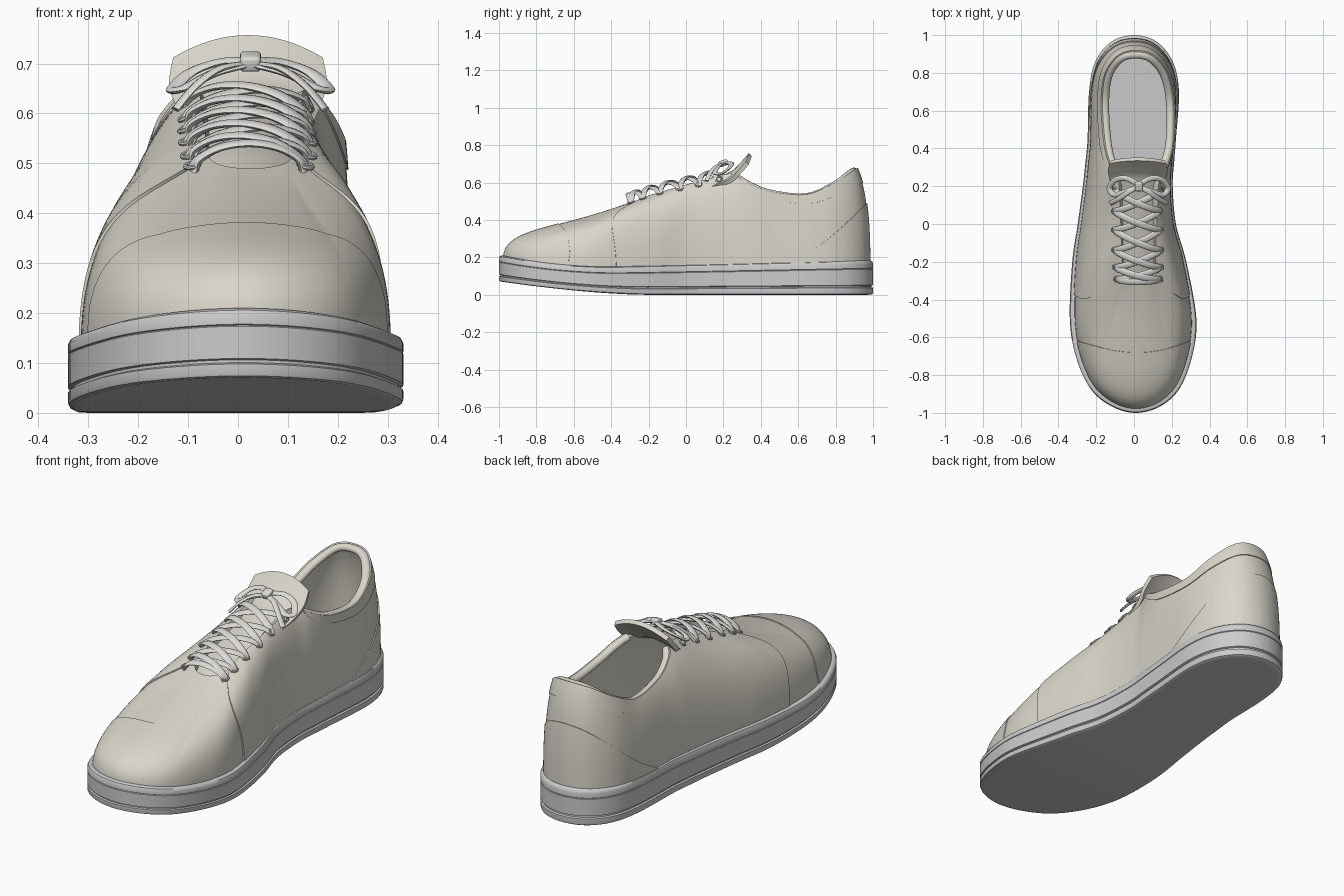
import bpy, bmesh, math
from mathutils import Vector as V

if "Cube" in bpy.data.objects:
    bpy.data.objects.remove(bpy.data.objects["Cube"])

# Half outline of the sole, toe to heel: half width, y, centre offset
BASE = [(0, -1, .01), (.13, -.965, .01), (.237, -.87, .005), (.308, -.7, 0), (.335, -.5, -.005),
        (.302, -.2, -.025), (.26, 0, -.038), (.238, .2, -.033), (.235, .33, -.022), (.234, .45, -.012),
        (.238, .7, 0), (.205, .86, 0), (.12, .965, 0), (0, 1, 0)]
# Matching half edge of throat and collar: half width, y, z
TOP = [(0, -.31, .49), (.035, -.305, .492), (.068, -.28, .5), (.085, -.23, .515), (.088, -.15, .54),
       (.092, -.03, .575), (.096, .1, .61), (.105, .24, .645), (.15, .32, .605), (.178, .44, .555),
       (.185, .64, .535), (.16, .79, .595), (.09, .885, .66), (0, .91, .675)]
L = 26


def mat(name, c):
    m = bpy.data.materials.new(name)
    m.diffuse_color = (*c, 1)
    m.use_nodes = True
    m.node_tree.nodes["Principled BSDF"].inputs["Base Color"].default_value = m.diffuse_color
    return m


CANVAS = mat("canvas", (.70, .67, .59))
RUBBER = mat("rubber", (.68, .68, .68))
LACE = mat("lace", (.72, .71, .68))


def spline(p, t, closed):
    n = len(p)
    i = math.floor(t) if closed else min(int(t), n - 2)
    f = t - i
    g = (lambda k: p[k % n]) if closed else (lambda k: p[max(0, min(n - 1, k))])
    a, b, c, d = g(i - 1), g(i), g(i + 1), g(i + 2)
    return .5 * (2 * b + (c - a) * f + (2 * a - 5 * b + 4 * c - d) * f * f + (3 * b - a - 3 * c + d) * f ** 3)


def loop(half):
    return half(1) + half(-1)[-2:0:-1]


def top_offset(y):
    return .025 if y < .5 else .025 - .04 * (y - .5)


base_pts = loop(lambda s: [V((o + s * w, y, 0)) for w, y, o in BASE])
top_pts = loop(lambda s: [V((top_offset(y) + s * w, y, z)) for w, y, z in TOP])


def sole_top(y):
    return .15 + (.035 * (y + .4) / 1.4 if y > -.4 else .06 * ((-.4 - y) / .6) ** 2)


def sole_bottom(y):
    return 0 if y > -.2 else .07 * ((-.2 - y) / .8) ** 1.6


# Upper surface: u runs round the shoe, v climbs from sole to opening
def S(u, v):
    b, t = spline(base_pts, u, True), spline(top_pts, u, True)
    z = sole_top(b.y) - .02
    b = V((b.x * .925, b.y * .975, z))
    k = min(u % L, L - u % L)
    f = max(0, min(1, 1 - (k - 2) / 2.5))
    d = t - b
    c1 = b + V((0, 0, d.z * (.5 + .05 * f)))
    q = .3 + .08 * f
    c2 = b + V((d.x * q, d.y * q, d.z * (.8 - .3 * f)))
    w = 1 - v
    return b * w ** 3 + c1 * (3 * w * w * v) + c2 * (3 * w * v * v) + t * v ** 3


def N(u, v):
    e = .02
    lo, hi = max(0, v - e), min(1, v + e)
    return (S(u + e, v) - S(u - e, v)).cross(S(u, hi) - S(u, lo)).normalized()


def make(name, verts, faces, material, thick=0):
    me = bpy.data.meshes.new(name)
    me.from_pydata(verts, [], faces)
    bm = bmesh.new()
    bm.from_mesh(me)
    if not thick:
        bmesh.ops.recalc_face_normals(bm, faces=bm.faces)
    bm.to_mesh(me)
    bm.free()
    me.materials.append(material)
    ob = bpy.data.objects.new(name, me)
    bpy.context.collection.objects.link(ob)
    if thick:
        m = ob.modifiers.new("thickness", 'SOLIDIFY')
        m.thickness, m.offset = thick, -1
    return ob


def grid_faces(nu, nv, closed):
    return [(j * nu + i, j * nu + (i + 1) % nu, (j + 1) * nu + (i + 1) % nu, (j + 1) * nu + i)
            for j in range(nv - 1) for i in range(nu if closed else nu - 1)]


# Panel lying on the upper; f maps (a, b) in 0..1 to (u, v)
def panel(name, f, lift, nu=120, nv=20):
    vs = []
    for j in range(nv):
        for i in range(nu):
            u, v = f(i / (nu - 1), j / (nv - 1))
            vs.append(S(u, v) + N(u, v) * lift)
    return make(name, vs, grid_faces(nu, nv, False), CANVAS, lift + .004)


# Elliptical section swept along a smooth path
def sweep(name, pts, a, b, up, material, closed=False, sub=6, ns=10):
    pts = [V(p) for p in pts]
    m = len(pts) * sub if closed else (len(pts) - 1) * sub + 1
    path = [spline(pts, i / sub, closed) for i in range(m)]
    vs = []
    for i, p in enumerate(path):
        q = path[(i + 1) % m] if closed else path[min(i + 1, m - 1)]
        r = path[i - 1] if closed else path[max(i - 1, 0)]
        t = (q - r).normalized()
        side = V(up).cross(t).normalized()
        n = t.cross(side)
        vs += [p + side * a * math.cos(k * math.tau / ns) + n * b * math.sin(k * math.tau / ns) for k in range(ns)]
    fs = grid_faces(ns, m, True)
    if closed:
        fs += [((m - 1) * ns + k, (m - 1) * ns + (k + 1) % ns, (k + 1) % ns, k) for k in range(ns)]
    else:
        fs += [tuple(range(ns)), tuple(range((m - 1) * ns, m * ns))]
    return make(name, vs, fs, material)


# Sole: outline stacked with (inset, height fraction), foxing groove and stitch line
n = 208
profile = [(.03, 0), (.01, .005), (.002, .03), (0, .07), (0, .2), (.008, .22), (.008, .26), (0, .28), (0, .5),
           (0, .74), (.003, .755), (0, .77), (0, .9), (.005, .97), (.015, 1), (.06, 1)]
vs = []
for inset, h in profile:
    for i in range(n):
        u = L * i / n
        p = spline(base_pts, u, True)
        t = (spline(base_pts, u + .05, True) - spline(base_pts, u - .05, True)).normalized()
        z0, z1 = sole_bottom(p.y), sole_top(p.y)
        vs.append((p.x - t.y * inset, p.y + t.x * inset, z0 + (z1 - z0) * h))
fs = grid_faces(n, len(profile), True)
for o in (0, (len(profile) - 1) * n):
    fs += [(o, o + 1, o + n - 1), (o + n // 2 - 1, o + n // 2, o + n // 2 + 1)]
    fs += [(o + i, o + i + 1, o + n - i - 1, o + n - i) for i in range(1, n // 2 - 1)]
make("sole", vs, fs, RUBBER)

# Upper shell
nv = 26
make("upper", [S(L * i / n, j / (nv - 1)) for j in range(nv) for i in range(n)], grid_faces(n, nv, True), CANVAS, .026)


# Toe cap, quarters, heel counter and collar band
def toe_v(u):
    target, lo, hi = -.68 + .06 * (u / 3.3) ** 2, 0, 1
    for _ in range(18):
        mid = (lo + hi) / 2
        lo, hi = (mid, hi) if S(u, mid).y < target else (lo, mid)
    return lo


toe_cache = {}


def toe_map(a, b):
    u = -3.3 + 6.6 * a
    if a not in toe_cache:
        toe_cache[a] = toe_v(u)
    return u, b * toe_cache[a]


def quarter_map(a, b):
    u = 4.4 - 1.4 * b * b
    return u + a * (L - 2 * u), b


panel("toe_cap", toe_map, .004)
panel("quarters", quarter_map, .006, 180, 26)
panel("heel_counter", lambda a, b: (9.4 + 7.2 * a, b * .52 * (1 - abs(2 * a - 1) ** 2)), .011)
panel("collar_band", lambda a, b: (7.6 + 10.8 * a, 1 - (1 - b) * .23 * math.sin(math.pi * a) ** .4), .010, 120, 10)

# Padded collar roll
collar = []
for i in range(45):
    u = 7.3 + (L - 14.6) * i / 44
    collar.append(S(u, 1) - N(u, 1) * .013 - V((0, 0, .008)))
sweep("collar_roll", collar, .022, .018, (0, 0, 1), CANVAS, sub=3, ns=14)

# Tongue
tc = [V((w, y, z)) for w, y, z in [(.09, -.36, .45), (.115, -.2, .515), (.125, 0, .575), (.13, .14, .62),
                                   (.145, .24, .66), (.158, .29, .705), (.15, .335, .757)]]
vs = []
for j in range(37):
    c = spline(tc, j / 6, False)
    for i in range(21):
        s = i / 10 - 1
        vs.append((.02 + s * c.x, c.y - .015 * s * s, c.z - .045 * s * s))
make("tongue", vs, grid_faces(21, 37, False), CANVAS, .022)

# Eyelets and criss-cross laces
def eye(i, s):
    u = 3 + .72 * i
    u = u if s > 0 else L - u
    return S(u, .93) + N(u, .93) * .01, N(u, .93)


for i in range(6):
    for s in (1, -1):
        p, nrm = eye(i, s)
        e1 = nrm.orthogonal().normalized()
        e2 = nrm.cross(e1)
        ring = [p + (e1 * math.cos(k * math.pi / 4) + e2 * math.sin(k * math.pi / 4)) * .014 for k in range(8)]
        sweep("eyelet", ring, .005, .005, nrm, RUBBER, True, 2, 8)


def lace(name, p, q, extra):
    lift = V((0, -.012, .042 + extra))
    pts = [p - V((0, 0, .012))] + [p.lerp(q, t) + lift * k for t, k in
                                  [(.06, .3), (.25, .85), (.5, 1.05), (.75, .85), (.94, .3)]] + [q - V((0, 0, .012))]
    sweep(name, pts, .018, .007, (0, -.27, 1), LACE)


lace("lace_bar", eye(0, -1)[0], eye(0, 1)[0], 0)
for i in range(5):
    for s in (1, -1):
        lace("lace_cross", eye(i, s)[0], eye(i + 1, -s)[0], .004 * s)

# Bow: knot, two loops and two loose ends
bpy.ops.mesh.primitive_cube_add(size=1, location=(.025, .2, .704))
knot = bpy.context.object
knot.name = "bow_knot"
knot.scale = (.042, .05, .032)
knot.rotation_euler.x = .3
knot.data.materials.append(LACE)
bev = knot.modifiers.new("round", 'BEVEL')
bev.width, bev.segments = .2, 3
for s in (1, -1):
    X = lambda d: .025 + s * d
    sweep("bow_loop", [(X(0), .205, .705), (X(.06), .24, .703), (X(.12), .235, .682), (X(.155), .19, .648),
                       (X(.13), .155, .652), (X(.07), .17, .682), (X(0), .195, .7)], .015, .007, (0, -.3, 1), LACE)
    sweep("bow_end", [(X(0), .2, .7), (X(.06), .165, .69), (X(.11), .13, .655), (X(.15), .11, .608)],
          .013, .006, (s * .4, -.3, 1), LACE)

# Apply modifiers and smooth
bpy.ops.object.select_all(action='SELECT')
bpy.context.view_layer.objects.active = knot
bpy.ops.object.convert(target='MESH')
bpy.ops.object.shade_smooth_by_angle(angle=math.radians(40))
